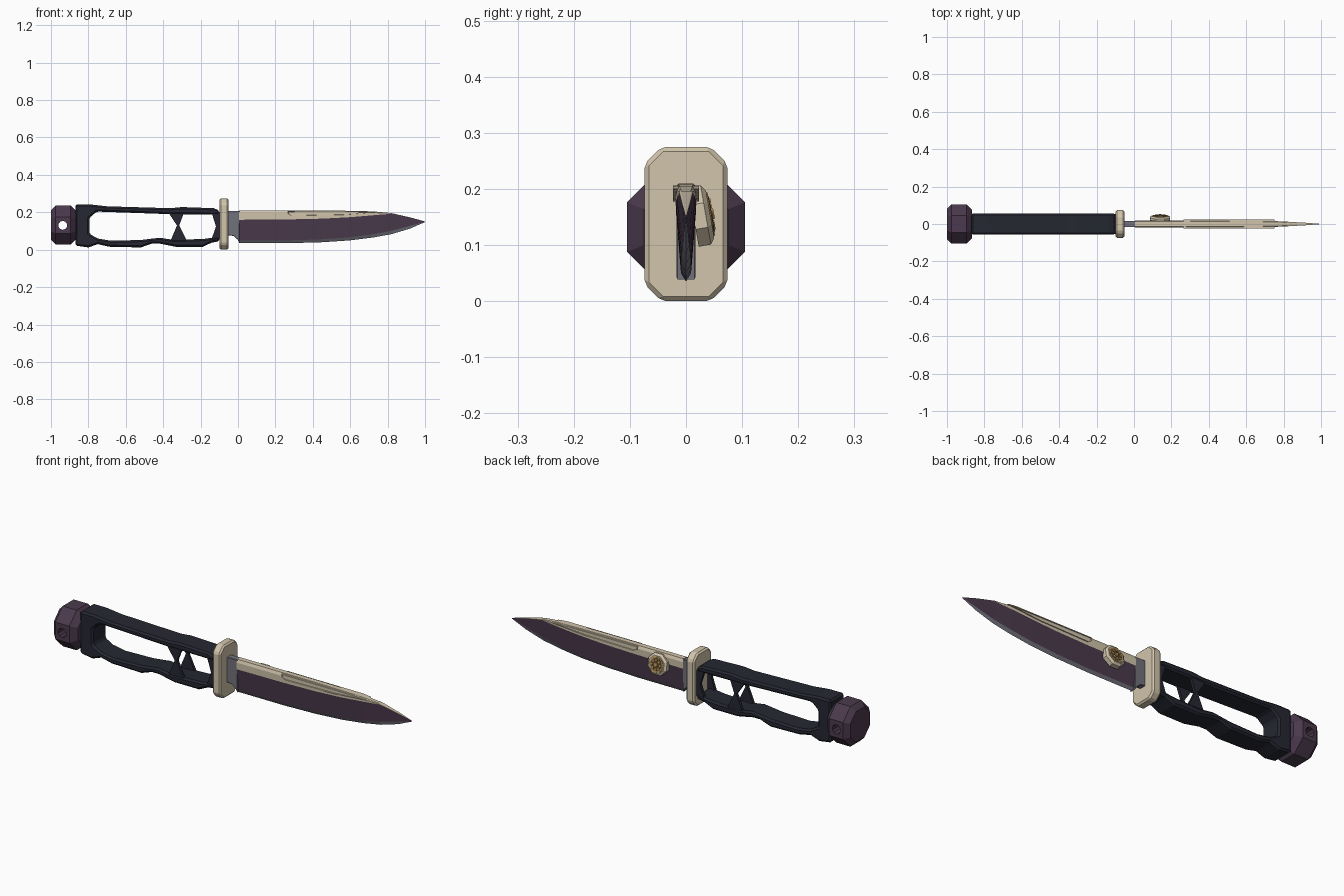
import bpy, bmesh, math
from mathutils import Matrix, Vector

if "Cube" in bpy.data.objects:
    bpy.data.objects.remove(bpy.data.objects["Cube"])


def material(name, r, g, b):
    lin = [(c / 255) ** 2.2 for c in (r, g, b)] + [1]
    m = bpy.data.materials.new(name)
    m.use_nodes = True
    m.diffuse_color = lin
    node = m.node_tree.nodes["Principled BSDF"]
    node.inputs["Base Color"].default_value = lin
    node.inputs["Roughness"].default_value = 0.6
    return m


tan = material("tan", 208, 195, 170)
plum = material("plum", 76, 60, 78)
charcoal = material("charcoal", 42, 44, 53)
steel = material("steel grey", 112, 112, 122)
gold = material("gold", 176, 142, 88)
brown = material("brown", 98, 78, 52)


def finish(name, bm, mats, bevel=0):
    bmesh.ops.recalc_face_normals(bm, faces=bm.faces)
    me = bpy.data.meshes.new(name)
    bm.to_mesh(me)
    bm.free()
    ob = bpy.data.objects.new(name, me)
    bpy.context.collection.objects.link(ob)
    for m in mats:
        me.materials.append(m)
    if bevel:
        mod = ob.modifiers.new("bevel", "BEVEL")
        mod.width = bevel
        mod.segments = 1
        mod.limit_method = "ANGLE"
        mod.angle_limit = math.radians(40)
    return ob


def plate(name, pts, y0, y1, mat, bevel=0, groove=0):
    """Outline in x and z, extruded from y0 to y1, with an optional sunken panel."""
    bm = bmesh.new()
    f = bm.faces.new([bm.verts.new((x, y0, z)) for x, z in pts])
    ext = bmesh.ops.extrude_face_region(bm, geom=[f])
    vs = [g for g in ext["geom"] if isinstance(g, bmesh.types.BMVert)]
    bmesh.ops.translate(bm, verts=vs, vec=(0, y1 - y0, 0))
    bmesh.ops.recalc_face_normals(bm, faces=bm.faces)
    if groove:
        sides = [f for f in bm.faces if abs(f.normal.y) > 0.9]
        bmesh.ops.inset_individual(bm, faces=sides, thickness=groove, depth=0)
        bmesh.ops.inset_individual(bm, faces=sides, thickness=0.001, depth=-groove)
    return finish(name, bm, [mat], bevel)


def loft(name, rings, mats, strip=None, bevel=0):
    """Skin a list of closed rings; strip gives a material index per ring segment."""
    bm = bmesh.new()
    rows = [[bm.verts.new(p) for p in ring] for ring in rings]
    n = len(rows[0])
    for a, b in zip(rows, rows[1:]):
        for i in range(n):
            j = (i + 1) % n
            f = bm.faces.new((a[i], a[j], b[j], b[i]))
            f.material_index = strip[i] if strip else 0
    bm.faces.new(rows[0])
    bm.faces.new(rows[-1])
    return finish(name, bm, mats, bevel)


def octagon(x, hy, hz, cut, zc):
    quarter = [(hy, hz - cut), (hy - cut, hz)]
    pts = quarter + [(-y, z) for y, z in reversed(quarter)]
    pts += [(-y, -z) for y, z in pts]
    return [(x, y, zc + z) for y, z in pts]


# Pommel with a cross hole
pommel = loft("pommel", [octagon(x, 0.105 - s, 0.104 - s, 0.06 - s * 0.6, 0.132)
                         for x, s in ((-1, 0.025), (-0.975, 0), (-0.895, 0), (-0.865, 0.03))], [plum])
bpy.ops.mesh.primitive_cylinder_add(vertices=10, radius=0.024, depth=0.4,
                                    location=(-0.937, 0, 0.13), rotation=(math.pi / 2, 0, 0))
cutter = bpy.context.object
cutter.hide_render = True
mod = pommel.modifiers.new("hole", "BOOLEAN")
mod.object = cutter
mod.operation = "DIFFERENCE"
mod.solver = "EXACT"
bpy.context.view_layer.objects.active = pommel
bpy.ops.object.modifier_apply(modifier="hole")
bpy.data.objects.remove(cutter)

# Handle: skeleton frame with a wavy finger grip
outer = [(-0.1, 0.21), (-0.13, 0.222), (-0.3, 0.228), (-0.36, 0.222), (-0.7, 0.232), (-0.79, 0.242),
         (-0.87, 0.242), (-0.87, 0.022), (-0.8, 0.012), (-0.75, 0.03), (-0.69, 0.016), (-0.52, 0.012),
         (-0.46, 0.033), (-0.42, 0.033), (-0.33, 0.015), (-0.19, 0.015), (-0.14, 0.038), (-0.1, 0.045)]
inner = [(-0.1, 0.07), (-0.18, 0.058), (-0.34, 0.052), (-0.42, 0.064), (-0.52, 0.052),
         (-0.68, 0.048), (-0.75, 0.06), (-0.795, 0.085), (-0.795, 0.17), (-0.755, 0.204),
         (-0.36, 0.19), (-0.1, 0.188)]
plate("handle_frame", outer + inner, -0.057, 0.057, charcoal, 0.009)

# Thin cheeks on both sides: hourglass brace and front post
brace = [(-0.37, 0.195), (-0.29, 0.195), (-0.314, 0.13), (-0.275, 0.05), (-0.36, 0.05), (-0.326, 0.13)]
post = [(-0.14, 0.195), (-0.098, 0.195), (-0.098, 0.06), (-0.14, 0.06), (-0.118, 0.125)]
for side, s in (("left", 1), ("right", -1)):
    plate(side + "_handle_brace", brace, s * 0.038, s * 0.053, charcoal)
    plate(side + "_handle_post", post, s * 0.038, s * 0.053, charcoal)

# Guard
loft("guard", [octagon(x, 0.074, 0.1375, 0.03, 0.1375) for x in (-0.098, -0.05)], [tan], bevel=0.008)

# Ricasso between guard and blade
plate("ricasso", [(-0.06, 0.208), (0.008, 0.208), (0.008, 0.037), (-0.004, 0.056),
                  (-0.025, 0.074), (-0.06, 0.078)], -0.017, 0.017, steel, 0.002)

# Blade stations: x, edge, bevel line, spine line, top, thickness factor
stations = [(0.005, 0.035, 0.05, 0.16, 0.21, 1), (0.27, 0.035, 0.05, 0.162, 0.21, 1),
            (0.45, 0.04, 0.056, 0.166, 0.21, 1), (0.6, 0.05, 0.067, 0.174, 0.208, 1),
            (0.72, 0.065, 0.083, 0.184, 0.205, 0.9), (0.82, 0.083, 0.101, 0.192, 0.196, 0.65),
            (0.92, 0.113, 0.128, 0.171, 0.173, 0.35), (1, 0.148, 0.149, 0.15, 0.151, 0.03)]
rings = []
for x, edge, low, mid, top, k in stations:
    half = [(0.009, low), (0.018, mid), (0.019, mid + (top - mid) * 0.7), (0.013, top)]
    rings.append([(x, 0, edge)] + [(x, w * k, z) for w, z in half]
                 + [(x, -w * k, z) for w, z in reversed(half)])
loft("blade", rings, [steel, plum, tan], [0, 1, 2, 2, 2, 2, 2, 1, 0])

# Raised, grooved panels along the spine
panel = [(0.265, 0.206), (0.265, 0.19), (0.285, 0.178), (0.57, 0.183), (0.75, 0.2), (0.7, 0.205)]
for side, s in (("left", 1), ("right", -1)):
    plate(side + "_spine_panel", panel, s * 0.01, s * 0.0235, tan, groove=0.004)

# Tilted medallion on the back of the blade
tilt = Matrix.Translation((0.14, 0.043, 0.155)) @ Matrix.Rotation(math.radians(-80), 4, "X")


def disc(name, sides, r1, r2, z0, z1, mat, offset=(0, 0)):
    bm = bmesh.new()
    bmesh.ops.create_cone(bm, cap_ends=True, segments=sides, radius1=r1, radius2=r2, depth=z1 - z0)
    bmesh.ops.rotate(bm, verts=bm.verts, matrix=Matrix.Rotation(math.pi / sides, 3, "Z"))
    bmesh.ops.translate(bm, verts=bm.verts, vec=(*offset, (z0 + z1) / 2))
    bmesh.ops.transform(bm, matrix=tilt, verts=bm.verts)
    return finish(name, bm, [mat])


disc("medallion_base", 8, 0.058, 0.058, -0.03, -0.008, tan)
disc("medallion_rim", 8, 0.058, 0.046, -0.008, 0, tan)
disc("medallion_face", 20, 0.04, 0.039, -0.002, 0.002, gold)
disc("medallion_recess", 20, 0.032, 0.032, 0, 0.003, brown)
disc("medallion_boss", 10, 0.012, 0.009, 0, 0.007, gold)
for i in range(8):
    a = i * math.tau / 8
    disc("medallion_petal_%d" % (i + 1), 6, 0.008, 0.006, 0, 0.005, gold,
         (0.023 * math.cos(a), 0.023 * math.sin(a)))
